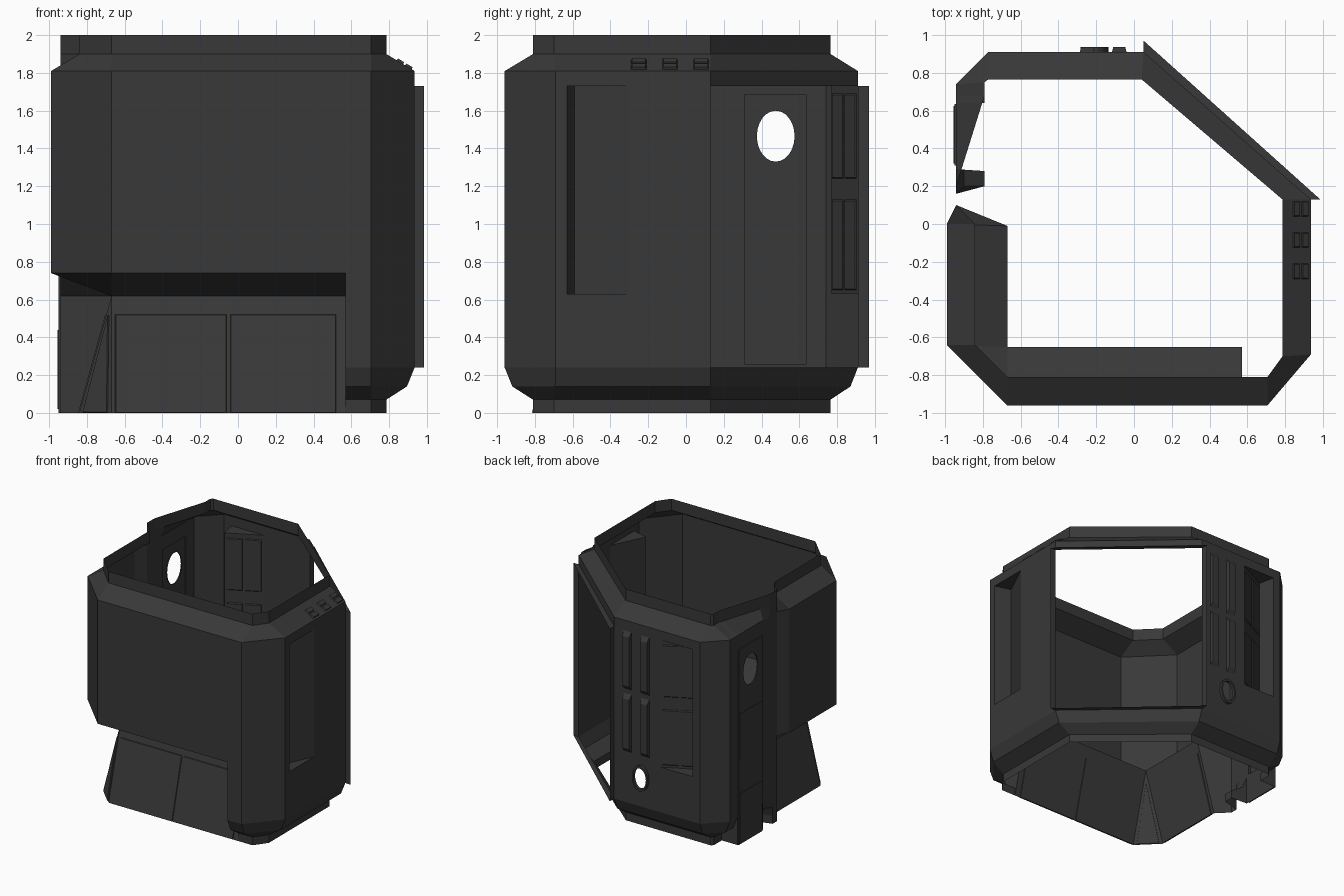
import bpy, bmesh, math
from mathutils import Vector as V

if "Cube" in bpy.data.objects:
    bpy.data.objects.remove(bpy.data.objects["Cube"])

dark = bpy.data.materials.new("dark_metal")
dark.diffuse_color = (0.04, 0.04, 0.04, 1)
dark.use_nodes = True
dark.node_tree.nodes["Principled BSDF"].inputs["Base Color"].default_value = dark.diffuse_color


def face(bm, pts):
    """Add a face, dropping repeated points."""
    out = []
    for p in map(V, pts):
        if all((p - q).length > 1e-4 for q in out):
            out.append(p)
    if len(out) > 2:
        return bm.faces.new([bm.verts.new(p) for p in out])


def finish(bm, name):
    """Weld, point the faces away from the room's axis, make the object."""
    bmesh.ops.remove_doubles(bm, verts=bm.verts, dist=1e-4)
    bm.normal_update()
    for f in bm.faces:
        c = f.calc_center_median() - V((0, 0, 1))
        c.z *= 0.3
        if f.normal.dot(c) < 0:
            f.normal_flip()
    me = bpy.data.meshes.new(name)
    bm.to_mesh(me)
    bm.free()
    me.materials.append(dark)
    ob = bpy.data.objects.new(name, me)
    bpy.context.collection.objects.link(ob)
    return ob


def slab(name, pts, off, taper=0.0):
    """Raised panel: a polygon pushed out by off, its top shrunk by taper."""
    bm = bmesh.new()
    pts = [V(p) for p in pts]
    c = sum(pts, V()) / len(pts)
    top = [c + (p - c) * (1 - taper) + V(off) for p in pts]
    face(bm, top)
    for i in range(len(pts)):
        j = (i + 1) % len(pts)
        face(bm, [pts[i], pts[j], top[j], top[i]])
    return finish(bm, name)


def two_sided(name, pts, off, taper):
    """Panel that shows on both sides of a thin wall."""
    slab(name, pts, off, taper)
    slab(name + "_inside", pts, -V(off), taper)


def sheet(name, place, loops, depth=0.0):
    """Flat sheet with holes; place(u, d, z) maps it to a wall, edges turned back by depth."""
    bm = bmesh.new()
    for lp in loops:
        vs = [bm.verts.new(place(u, -depth, z)) for u, z in lp]
        for i in range(len(vs)):
            bm.edges.new((vs[i - 1], vs[i]))
    bmesh.ops.triangle_fill(bm, edges=bm.edges[:], use_beauty=True)
    if depth:
        for lp in loops:
            for i in range(len(lp)):
                (a, b), (c, d) = lp[i - 1], lp[i]
                face(bm, [place(a, -depth, b), place(c, -depth, d), place(c, 0, d), place(a, 0, b)])
    return finish(bm, name)


def rect(u0, u1, z0, z1):
    return [(u0, z0), (u1, z0), (u1, z1), (u0, z1)]


def oval(u, z, ru, rz, n=24):
    return [(u + ru * math.cos(2 * math.pi * i / n), z + rz * math.sin(2 * math.pi * i / n)) for i in range(n)]


def wedge(name, place, u0, u1, u2, z0, z1, d):
    """Recess that slopes in from u0 to u1 and steps back out to u2."""
    bm = bmesh.new()
    a, b, c = (u0, 0), (u1, d), (u2, 0)
    for p, q in ((a, b), (b, c)):
        face(bm, [place(*p, z0), place(*q, z0), place(*q, z1), place(*p, z1)])
    for z in (z0, z1):
        face(bm, [place(*p, z) for p in (a, b, c)])
    return finish(bm, name)


def right(u, d, z): return V((0.935 - d, u, z))
def back(u, d, z): return V((u, 0.91 - d, z))
def left(u, d, z): return V((-0.94 + d, u, z))


# --- Main shell: columns of profile points lofted around the plan ---
def column(o, nb, nt=None, under=None):
    nt = nt or nb
    if under:
        low = [(*nb, 0), (*under, 0.62), (*under, 0.62), (*o, 0.74)]
    else:
        k = [o[i] + 0.27 * (nb[i] - o[i]) for i in (0, 1)]
        low = [(*nb, 0), (*nb, 0.07), (*k, 0.14), (*o, 0.24)]
    return low + [(*o, 1.73), (*o, 1.81), (*nt, 1.9), (*nt, 2)]


def left_column(y, inset, yb=None):
    t = min(1, max(0, (y - 0.2) / 0.48))
    nb = (-0.79, yb or y) if inset else (-0.94, y)
    return column((-0.94, y), nb, (-0.94 + 0.15 * t, y))


cols = [
    column((0.57, -0.96), (0.57, -0.81), under=(0.57, -0.65)),
    column((0.57, -0.96), (0.57, -0.81)),
    column((0.705, -0.96), (0.705, -0.81)),
    column((0.935, -0.69), (0.785, -0.70)),
    column((0.935, 0.13), (0.785, 0.13)),
    column((0.05, 0.91), (0.04, 0.765)),
    column((-0.77, 0.91), (-0.77, 0.765)),
    column((-0.94, 0.74), (-0.79, 0.75)),
    left_column(0.68, True), left_column(0.64, True), left_column(0.64, False),
    left_column(0.29, False), left_column(0.29, True, 0.28), left_column(0.2, True),
    left_column(0.16, False),
    column((-0.94, 0.1), (-0.94, 0.1), under=(-0.94, 0.1)),
    column((-0.99, 0), (-0.84, 0), under=(-0.67, -0.01)),
    column((-0.99, -0.64), (-0.84, -0.64), under=(-0.67, -0.65)),
    column((-0.67, -0.96), (-0.67, -0.81), under=(-0.67, -0.65)),
]
bm = bmesh.new()
for i, a in enumerate(cols):
    b = cols[(i + 1) % len(cols)]
    for k in range(7):
        doorway = i == 4 and k == 3
        pierced = (i in (3, 5) or 7 <= i <= 13) and k in (3, 4)
        if not (doorway or pierced):
            face(bm, [a[k], b[k], b[k + 1], a[k + 1]])
finish(bm, "room_shell")

# --- Pierced walls ---
sheet("right_wall", right, [rect(-0.69, 0.13, 0.24, 1.81), rect(-0.63, -0.3, 0.63, 1.73)])
wedge("right_recess", right, -0.3, -0.59, -0.63, 0.63, 1.73, 0.14)
sheet("back_wall", back, [rect(-0.77, 0.05, 0.24, 1.81), rect(-0.70, -0.39, 0.63, 1.73),
                          oval(-0.21, 0.49, 0.06, 0.09)])
wedge("back_recess", back, -0.39, -0.67, -0.70, 0.63, 1.73, 0.14)
sheet("back_port_rim", back, [oval(-0.21, 0.49, 0.074, 0.11), oval(-0.21, 0.49, 0.06, 0.09)], 0.025)
sheet("left_wall", left, [rect(0.16, 0.74, 0.24, 1.81), rect(0.31, 0.635, 0.26, 1.685)])

# --- Left door with round window and inset panels ---
panels = [rect(0.32, 0.625, z0, z1) for z0, z1 in ((0.02, 0.44), (0.74, 1.13))]
sheet("left_door", left, [rect(0.31, 0.635, 0, 1.685), oval(0.475, 1.465, 0.1, 0.135)] + panels, 0.01)
for p in panels:
    sheet("left_door_panel", left, [p], 0.015)

# --- Window panes on the slanted back recess, and vertical ribs beside it ---
for z0, z1 in ((0.65, 1.13), (1.24, 1.69)):
    for t0, t1 in ((0.06, 0.47), (0.54, 0.95)):
        pts = [back(-0.39 - 0.28 * t, 0.14 * t, z) for t, z in ((t0, z0), (t1, z0), (t1, z1), (t0, z1))]
        two_sided("window_pane", pts, (-0.003, 0.006, 0), 0.03)
for z0, z1 in ((0.68, 1.18), (1.22, 1.72)):
    for u in (-0.078, -0.248):
        slab("back_rib", [back(p, 0, z) for p, z in rect(u - 0.038, u + 0.038, z0, z1)], (0, 0.025, 0), 0.15)

# --- Doorway lip on the diagonal wall ---
bm = bmesh.new()
lip = [((0.935, 0.13), (0.985, 0.13)), ((0.05, 0.91), (0.05, 0.97))]
for inner, outer in lip:
    face(bm, [(*inner, 0.24), (*outer, 0.24), (*outer, 1.73), (*inner, 1.73)])
for z in (0.24, 1.73):
    face(bm, [(*lip[0][0], z), (*lip[0][1], z), (*lip[1][1], z), (*lip[1][0], z)])
finish(bm, "doorway_lip")

# --- Small vents on the right roof slope ---
for y in (-0.25, -0.085, 0.08):
    for x0, x1 in ((0.84, 0.875), (0.885, 0.92)):
        pts = [(x, v, 1.81 + (0.935 - x) * 0.6) for x, v in rect(x0, x1, y - 0.04, y + 0.04)]
        slab("roof_vent", pts, (0.006, 0, 0.01), 0.12)

# --- Skirt panels under the overhang ---
for x0, x1 in ((-0.65, -0.06), (-0.04, 0.52)):
    pts = [(x, -0.81 + 0.16 * z / 0.62, z) for x, z in rect(x0, x1, 0, 0.52)]
    two_sided("front_skirt_panel", pts, (0, -0.006, 0), 0.01)
pts = [(-0.84 + 0.17 * z / 0.62, y, z) for y, z in rect(-0.62, -0.03, 0, 0.52)]
two_sided("left_skirt_panel", pts, (-0.006, 0, 0), 0.01)
two_sided("corner_skirt_panel", [(-0.82, -0.66, 0), (-0.69, -0.79, 0), (-0.685, -0.665, 0.52)],
          (-0.005, -0.005, 0), 0.03)
